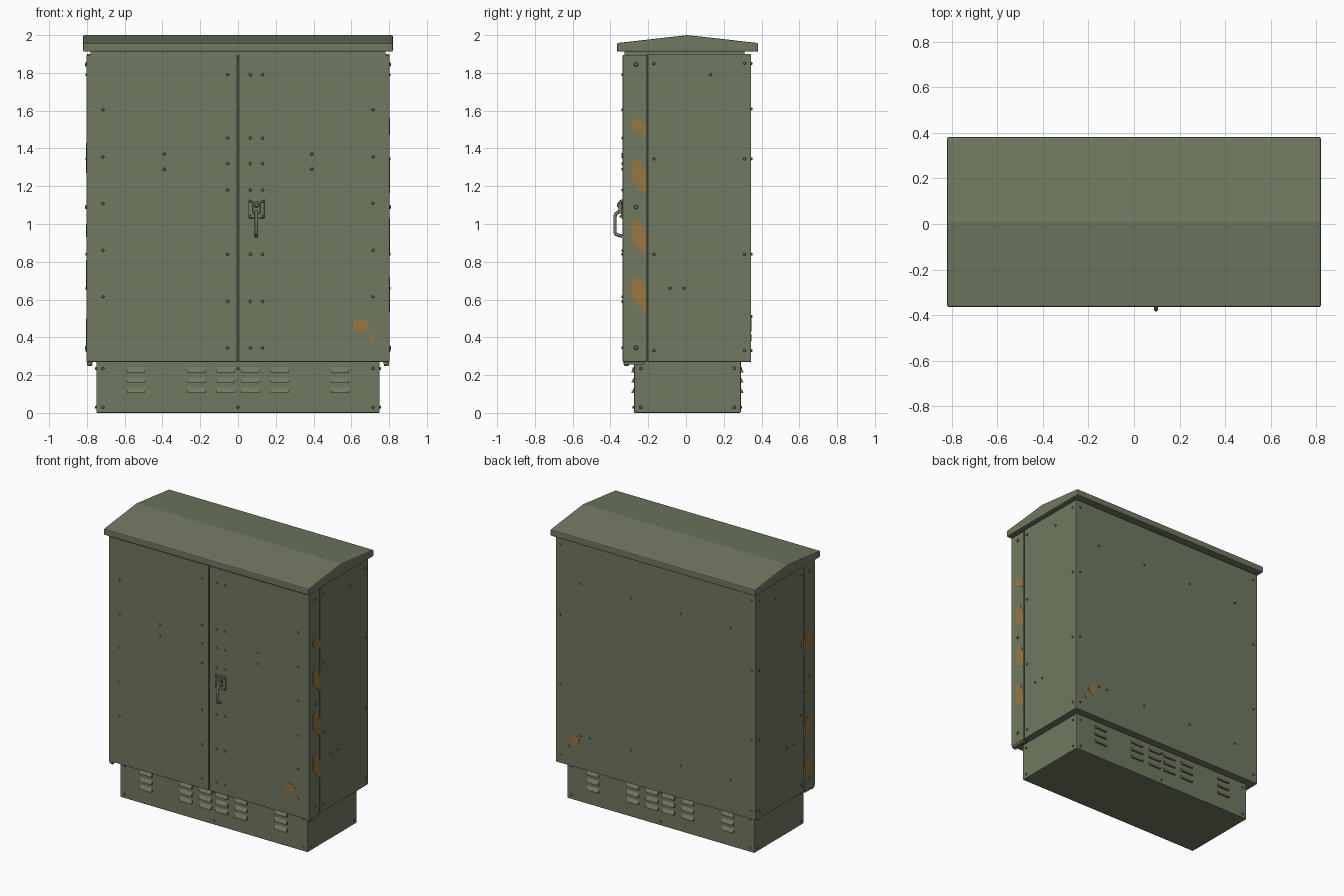
import bpy, bmesh, math
from mathutils import Vector, Matrix

cube = bpy.data.objects.get("Cube")
if cube:
    bpy.data.objects.remove(cube, do_unlink=True)


def material(name, rgb):
    m = bpy.data.materials.new(name)
    m.use_nodes = True
    m.diffuse_color = (*rgb, 1)
    m.node_tree.nodes["Principled BSDF"].inputs["Base Color"].default_value = (*rgb, 1)
    return m


GREEN = material("olive green paint", (0.162, 0.188, 0.117))
RUST = material("rust orange", (0.32, 0.18, 0.05))


def finish(name, bm, mat=GREEN, bevel=0):
    bmesh.ops.recalc_face_normals(bm, faces=bm.faces)
    me = bpy.data.meshes.new(name)
    bm.to_mesh(me)
    bm.free()
    ob = bpy.data.objects.new(name, me)
    bpy.context.collection.objects.link(ob)
    me.materials.append(mat)
    if bevel:
        mod = ob.modifiers.new("bevel", 'BEVEL')
        mod.width, mod.segments = bevel, 2
    return ob


def add_box(bm, lo, hi):
    lo, hi = Vector(lo), Vector(hi)
    mat = Matrix.Translation((lo + hi) / 2) @ Matrix.Diagonal((*(hi - lo), 1))
    bmesh.ops.create_cube(bm, size=1, matrix=mat)


def box(name, lo, hi, bevel=0):
    bm = bmesh.new()
    add_box(bm, lo, hi)
    return finish(name, bm, GREEN, bevel)


def add_prism(bm, points, offset):
    """Extrude a flat outline along an offset."""
    face = bm.faces.new([bm.verts.new(p) for p in points])
    ext = bmesh.ops.extrude_face_region(bm, geom=[face])
    moved = [g for g in ext["geom"] if isinstance(g, bmesh.types.BMVert)]
    bmesh.ops.translate(bm, vec=offset, verts=moved)
    if not face.is_valid or len(face.link_loops if hasattr(face, "link_loops") else [0]) == 0:
        return


def studs(name, positions, normal, radius=0.008, height=0.007):
    """Low domed screw heads standing on a panel."""
    bm = bmesh.new()
    n = Vector(normal)
    turn = n.to_track_quat('Z', 'Y').to_matrix().to_4x4()
    for p in positions:
        bmesh.ops.create_cone(bm, cap_ends=True, segments=8, radius1=radius, radius2=radius * 0.7,
                              depth=height, matrix=Matrix.Translation(Vector(p) + n * height / 2) @ turn)
    return finish(name, bm)


# Plinth, cabinet body and the neck below the roof
box("plinth", (-0.75, -0.275, 0), (0.75, 0.29, 0.28), 0.005)
box("cabinet_body", (-0.8, -0.203, 0.27), (0.8, 0.345, 1.9), 0.003)
box("door_frame", (-0.785, -0.3, 0.275), (0.785, -0.2, 1.89))
box("roof_neck", (-0.78, -0.325, 1.88), (0.78, 0.31, 1.92))

# Double doors with folded sides
for side, a, b in (("right", -0.802, -0.003), ("left", 0.003, 0.802)):
    box(side + "_door", (a, -0.335, 0.27), (b, -0.209, 1.895), 0.004)
for side, s in (("right", -1), ("left", 1)):
    x = sorted((s * 0.8, s * 0.77))
    box(side + "_hinge_foot", (x[0], -0.33, 0.255), (x[1], -0.22, 0.272), 0.003)
    studs(side + "_hinge_pin", [(s * 0.785, -0.315, 0.257)], (0, 0, -1), 0.014, 0.01)

# Gabled roof
bm = bmesh.new()
gable = [(-0.365, 1.912), (0.382, 1.912), (0.382, 1.958), (0.008, 2.0), (-0.365, 1.958)]
add_prism(bm, [(-0.82, y, z) for y, z in gable], (1.64, 0, 0))
finish("gabled_roof", bm, GREEN, 0.007)

# Ventilation louvres on both long sides of the plinth
for label, y, s in (("front", -0.275, -1), ("back", 0.29, 1)):
    bm = bmesh.new()
    for xc in (-0.54, -0.22, -0.065, 0.065, 0.22, 0.54):
        for z in (0.105, 0.16, 0.215):
            hood = [(y - s * 0.002, z), (y + s * 0.014, z), (y + s * 0.012, z + 0.008), (y - s * 0.002, z + 0.032)]
            add_prism(bm, [(xc - 0.048, *p) for p in hood], (0.096, 0, 0))
    finish(label + "_louvres", bm)

# Screws on the front
front = [(s * 0.715, z) for s in (-1, 1) for z in (1.605, 1.355, 1.11, 0.86, 0.615)]
front += [(s * 0.39, z) for s in (-1, 1) for z in (1.37, 1.29)]
front += [(x, z) for x in (-0.055, 0.065, 0.13) for z in (1.79, 1.455, 1.32, 1.18, 0.84, 0.59, 0.345)]
studs("front_screws", [(x, -0.335, z) for x, z in front], (0, -1, 0))

# Screws on the back
rows = (1.85, 1.345, 0.84, 0.33)
back = [(s * 0.765, z) for s in (-1, 1) for z in rows]
back += [(x, z) for x in (-0.6, -0.2, 0.2, 0.6) for z in (1.61, 0.51)] + [(0.53, 0.51)]
studs("back_screws", [(x, 0.345, z) for x, z in back], (0, 1, 0))

# Screws on the sides
flank = [(y, z) for y in (-0.17, 0.31) for z in rows] + [(0.13, 1.79), (-0.085, 0.66), (-0.01, 0.66)]
for side, s in (("right", -1), ("left", 1)):
    studs(side + "_side_screws", [(s * 0.8, y, z) for y, z in flank], (s, 0, 0))
    studs(side + "_hinge_bolts", [(s * 0.802, -0.265, z) for z in (1.845, 1.09, 0.345)], (s, 0, 0), 0.012, 0.007)
    studs(side + "_plinth_screws", [(s * 0.75, y, z) for y in (-0.24, 0.255) for z in (0.03, 0.235)], (s, 0, 0))
for label, y, s in (("front", -0.275, -1), ("back", 0.29, 1)):
    studs(label + "_plinth_screws", [(x, y, z) for x in (-0.715, 0, 0.715) for z in (0.03, 0.235)], (0, s, 0))

# Door handle: mounting plate, lock block, bolts and swing lever
box("handle_plate", (0.055, -0.345, 1.03), (0.14, -0.334, 1.13), 0.004)
box("handle_lock", (0.078, -0.358, 1.055), (0.118, -0.34, 1.12), 0.005)
studs("handle_bolts", [(x, -0.345, z) for x in (0.066, 0.13) for z in (1.04, 1.12)], (0, -1, 0), 0.007)
studs("handle_keyhole", [(0.098, -0.358, 1.1)], (0, -1, 0), 0.013)
path = bpy.data.curves.new("handle_lever", 'CURVE')
path.dimensions = '3D'
path.bevel_depth, path.bevel_resolution = 0.009, 2
path.use_fill_caps = True
spline = path.splines.new('POLY')
lever = [(-0.34, 1.065), (-0.355, 1.065), (-0.37, 1.055), (-0.376, 1.04), (-0.376, 0.955), (-0.37, 0.945), (-0.338, 0.935)]
spline.points.add(len(lever) - 1)
for point, (y, z) in zip(spline.points, lever):
    point.co = (0.097, y, z, 1)
path.materials.append(GREEN)
bpy.context.collection.objects.link(bpy.data.objects.new("handle_lever", path))


# Rust patches as thin plates
def blob(cx, cz, rx, rz, wobble):
    """Irregular rounded outline."""
    angles = [math.tau * i / 12 for i in range(12)]
    return [(cx + rx * math.cos(a) * (1 + 0.12 * math.sin(3 * a + wobble)),
             cz + rz * math.sin(a) * (1 + 0.12 * math.cos(2 * a + wobble))) for a in angles]


def slanted(top, bottom):
    """Strip patch with sloping ends, running to the inner door edge."""
    drop = min(0.07, (top - bottom) * 0.4)
    return [(-0.285, bottom + drop), (-0.27, bottom + drop * 0.7), (-0.225, bottom), (-0.211, bottom),
            (-0.211, top - drop), (-0.24, top - 0.01), (-0.265, top), (-0.285, top - 0.015)]


for label, y, s in (("front", -0.335, -1), ("back", 0.345, 1)):
    bm = bmesh.new()
    for shape in (blob(0.65, 0.465, 0.042, 0.036, 1), blob(0.705, 0.4, 0.015, 0.018, 2)):
        add_prism(bm, [(x, y, z) for x, z in shape], (0, s * 0.002, 0))
    finish(label + "_rust", bm, RUST)

spans = {"left": (1, ((1.56, 1.47), (1.34, 1.165), (1.03, 0.84), (0.72, 0.535))),
         "right": (-1, ((1.43, 1.27), (1.0, 0.93), (0.81, 0.65), (0.5, 0.35)))}
for side, (s, patches) in spans.items():
    bm = bmesh.new()
    for top, bottom in patches:
        add_prism(bm, [(s * 0.802, y, z) for y, z in slanted(top, bottom)], (s * 0.002, 0, 0))
    finish(side + "_door_rust", bm, RUST)
